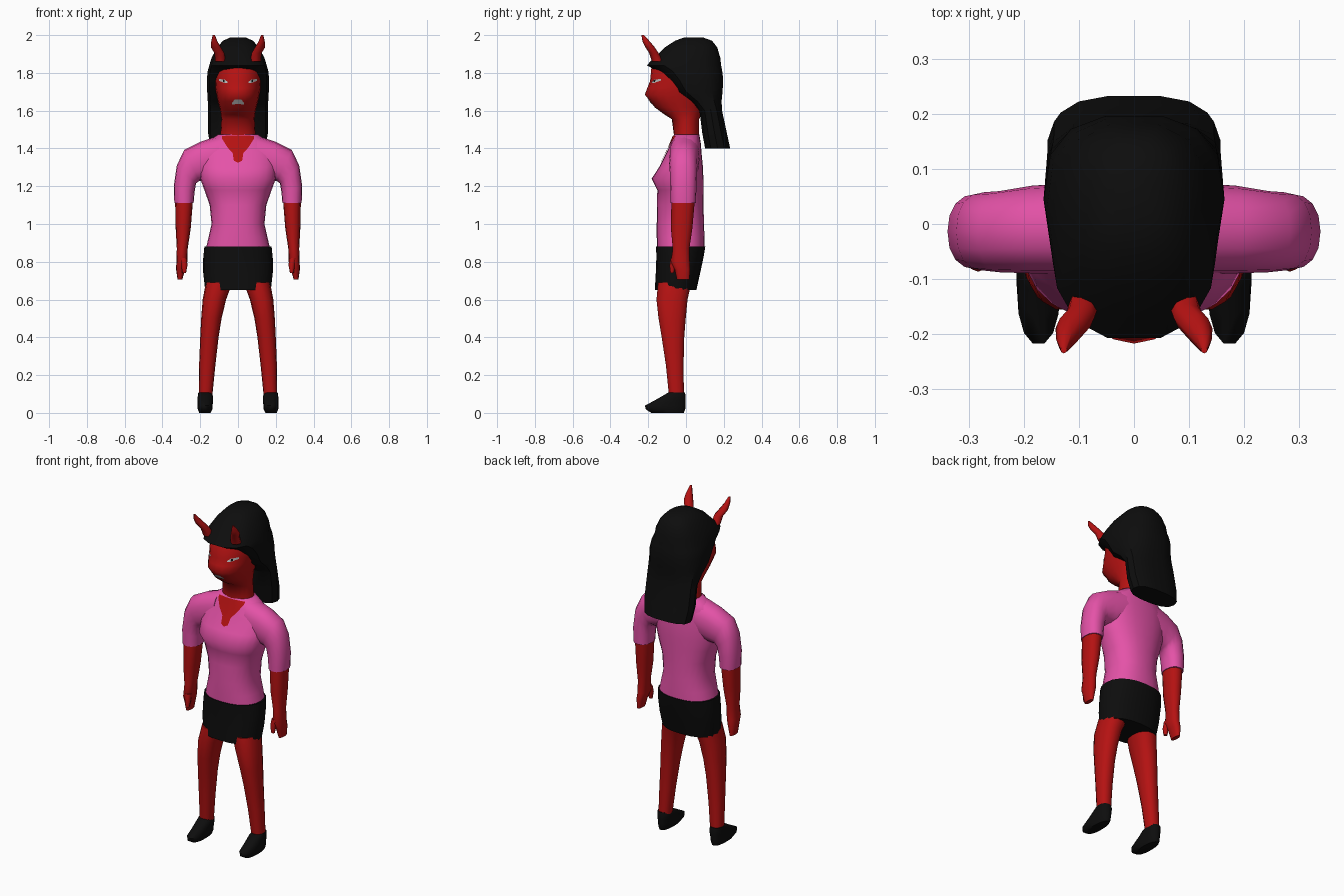
import bpy, math
from mathutils import Vector
from mathutils.bvhtree import BVHTree
import bmesh

if "Cube" in bpy.data.objects:
    bpy.data.objects.remove(bpy.data.objects["Cube"])


def material(name, r, g, b):
    m = bpy.data.materials.new(name)
    m.use_nodes = True
    m.diffuse_color = (r, g, b, 1)
    m.node_tree.nodes["Principled BSDF"].inputs["Base Color"].default_value = (r, g, b, 1)
    return m


RED = material("red_skin", .46, .006, .006)
PINK = material("pink_cloth", .78, .085, .39)
BLACK = material("black", .004, .004, .004)
GREY = material("pale_grey", .5, .5, .5)


def finish(name, bm, mat, angle=60):
    bmesh.ops.recalc_face_normals(bm, faces=bm.faces)
    mesh = bpy.data.meshes.new(name)
    bm.to_mesh(mesh)
    bm.free()
    mesh.materials.append(mat)
    ob = bpy.data.objects.new(name, mesh)
    bpy.context.collection.objects.link(ob)
    bpy.ops.object.select_all(action='DESELECT')
    ob.select_set(True)
    bpy.context.view_layer.objects.active = ob
    bpy.ops.object.shade_smooth_by_angle(angle=math.radians(angle))
    return ob


def sp(v, e):
    return math.copysign(abs(v) ** e, v)


def loft(name, rings, mat, n=16, power=2.3, side=1, angle=60):
    """Skin rings given as inner x, inner z, outer x, outer z, front y, back y."""
    bm = bmesh.new()
    loops = []
    for xi, zi, xo, zo, yf, yb in rings:
        loop = []
        for k in range(n):
            t = 2 * math.pi * k / n
            u = (1 + sp(math.cos(t), 2 / power)) / 2
            v = (1 + sp(math.sin(t), 2 / power)) / 2
            loop.append(bm.verts.new((side * (xi + (xo - xi) * u),
                                      yf + (yb - yf) * v, zi + (zo - zi) * u)))
        loops.append(loop)
    for a, b in zip(loops, loops[1:]):
        for k in range(n):
            j = (k + 1) % n
            bm.faces.new((a[k], a[j], b[j], b[k]))
    bm.faces.new(loops[0])
    bm.faces.new(loops[-1])
    return finish(name, bm, mat, angle)


def level(*rows):
    """Centred rings from z, half width, front y, back y."""
    return [(-w, z, w, z, f, b) for z, w, f, b in rows]


def flat(*rows):
    """Off-centre rings from z, inner x, outer x, front y, back y."""
    return [(i, z, o, z, f, b) for z, i, o, f, b in rows]


def pair(name, rings, mat, **kw):
    for label, side in (("left", 1), ("right", -1)):
        loft(f"{label}_{name}", rings, mat, side=side, **kw)


def plate(name, columns, target, mat, side=1, lift=.005, steps=3, rows=6):
    """Thin patch laid on the front of a part; columns are x, low z, high z."""
    bm = bmesh.new()
    for v in target.data.vertices:
        bm.verts.new(v.co)
    bm.verts.ensure_lookup_table()
    for p in target.data.polygons:
        bm.faces.new([bm.verts[i] for i in p.vertices])
    tree = BVHTree.FromBMesh(bm)
    bm.free()
    cols = [Vector(columns[0])]
    for a, b in zip(columns, columns[1:]):
        cols += [Vector(a).lerp(Vector(b), (s + 1) / steps) for s in range(steps)]
    bm = bmesh.new()
    grid = []
    for x, lo, hi in cols:
        line = []
        for r in range(rows + 1):
            p = Vector((side * x, -1, lo + (hi - lo) * r / rows))
            hit = tree.ray_cast(p, Vector((0, 1, 0)))[0]
            if hit is None:
                hit = tree.find_nearest(Vector((p.x, -.1, p.z)))[0]
            line.append(bm.verts.new(hit - Vector((0, lift, 0))))
        grid.append(line)
    for a, b in zip(grid, grid[1:]):
        for r in range(rows):
            bm.faces.new((a[r], b[r], b[r + 1], a[r + 1]))
    ob = finish(name, bm, mat)
    if sum(p.normal.y for p in ob.data.polygons) > 0:
        ob.data.flip_normals()
    return ob


# Head and neck
head = loft("head", level(
    (1.42, .10, -.06, .07), (1.48, .092, -.065, .07), (1.555, .088, -.075, .07),
    (1.58, .09, -.115, .08), (1.617, .098, -.165, .09), (1.65, .107, -.19, .1),
    (1.685, .114, -.218, .11), (1.72, .12, -.205, .12), (1.757, .123, -.19, .12),
    (1.84, .12, -.182, .12), (1.88, .09, -.13, .1)), RED, n=20, power=2.1)

# Hair, a cap that runs into a long slab behind the neck
loft("hair", level(
    (1.40, .145, .1, .235), (1.48, .158, .085, .218), (1.60, .158, .07, .192),
    (1.65, .16, .02, .19), (1.70, .163, -.06, .196), (1.765, .165, -.11, .2),
    (1.81, .16, -.155, .195), (1.84, .152, -.212, .19), (1.88, .14, -.172, .185),
    (1.935, .11, -.115, .168), (1.97, .08, -.06, .14), (1.988, .04, -.01, .09)),
    BLACK, n=14, power=2.6, angle=35)

# Horns
pair("horn", flat((1.86, .065, .12, -.18, -.12), (1.905, .072, .125, -.195, -.145),
                  (1.935, .09, .143, -.215, -.165), (1.965, .108, .142, -.23, -.19),
                  (2.0, .122, .134, -.236, -.222)), RED, n=8, power=2)

# Shirt
shirt = loft("shirt", level(
    (.86, .172, -.153, .098), (.93, .156, -.155, .098), (1.0, .14, -.155, .095),
    (1.1, .15, -.153, .093), (1.18, .178, -.152, .092), (1.24, .2, -.182, .092),
    (1.30, .205, -.143, .09), (1.38, .205, -.102, .082), (1.43, .17, -.08, .078),
    (1.475, .105, -.062, .07)), PINK, n=24)
pair("sleeve", [
    (.10, 1.25, .10, 1.468, -.09, .075), (.17, 1.23, .2, 1.435, -.09, .07),
    (.205, 1.228, .285, 1.392, -.088, .06), (.222, 1.215, .324, 1.31, -.085, .058),
    (.23, 1.17, .34, 1.2, -.083, .055), (.235, 1.11, .337, 1.11, -.081, .052)], PINK)

# Open neckline
half = [(.085, 1.452, 1.466), (.055, 1.405, 1.468), (.028, 1.375, 1.468), (.022, 1.335, 1.468)]
plate("neckline", [(-x, a, b) for x, a, b in half] + [(0, 1.325, 1.468)] + half[::-1],
      shirt, RED)

# Arms and hands
pair("arm", flat((1.13, .238, .333, -.077, .047), (.98, .25, .33, -.08, .034),
                 (.87, .266, .324, -.07, .018), (.80, .268, .326, -.08, .02),
                 (.76, .28, .328, -.06, .022), (.705, .295, .32, -.048, .018)), RED, n=12)
pair("thumb", flat((.82, .27, .31, -.08, -.04), (.78, .268, .3, -.087, -.052),
                   (.74, .275, .295, -.083, -.064)), RED, n=8)

# Skirt
loft("skirt", level((.65, .174, -.165, .055), (.74, .184, -.16, .075),
                    (.82, .184, -.157, .092), (.88, .178, -.158, .102)), BLACK, n=20)

# Legs and shoes
pair("leg", flat((.69, .03, .17, -.15, .03), (.6, .063, .187, -.158, .01),
                 (.5, .087, .195, -.147, 0), (.4, .103, .2, -.13, -.008),
                 (.25, .12, .206, -.107, -.012), (.08, .137, .208, -.09, -.01)), RED, n=14)
pair("shoe", flat((0, .145, .205, -.185, -.01), (.018, .136, .213, -.215, -.002),
                  (.038, .134, .214, -.22, 0), (.065, .133, .214, -.17, 0),
                  (.09, .133, .213, -.125, 0), (.108, .14, .21, -.095, -.005)), BLACK, n=14)

# Eyes and mouth
for label, side in (("left", 1), ("right", -1)):
    plate(f"{label}_eye", [(.055, 1.747, 1.753), (.07, 1.746, 1.764), (.1, 1.758, 1.768)],
          head, GREY, side=side)
    plate(f"{label}_pupil", [(.072, 1.75, 1.763), (.08, 1.752, 1.764)],
          head, BLACK, side=side, lift=.008, rows=2)
plate("mouth", [(-.032, 1.632, 1.642), (-.016, 1.634, 1.66), (.016, 1.634, 1.66),
                (.032, 1.632, 1.642)], head, GREY)
